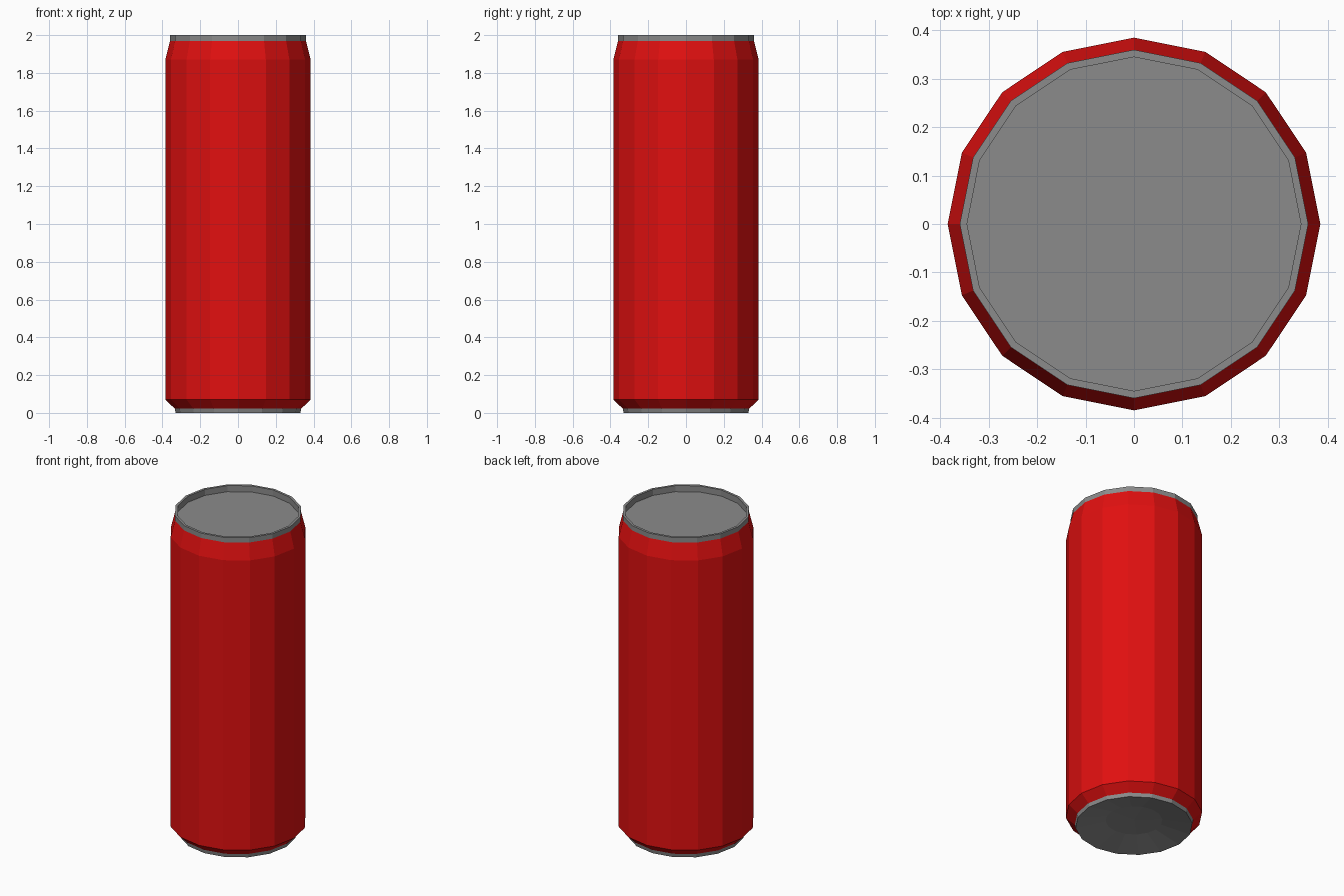
import bpy, bmesh
from math import cos, sin, tau

if "Cube" in bpy.data.objects:
    bpy.data.objects.remove(bpy.data.objects["Cube"], do_unlink=True)

SIDES = 16


def material(name, colour):
    mat = bpy.data.materials.new(name)
    mat.use_nodes = True
    mat.diffuse_color = colour
    mat.node_tree.nodes["Principled BSDF"].inputs["Base Color"].default_value = colour
    return mat


def lathe(name, profile, mat):
    """Turn a profile of (radius, height) points; radius 0 closes into a fan."""
    bm = bmesh.new()
    rings = []
    for r, z in profile:
        if r == 0:
            rings.append([bm.verts.new((0, 0, z))] * SIDES)
        else:
            rings.append([bm.verts.new((r * cos(tau * i / SIDES), r * sin(tau * i / SIDES), z))
                          for i in range(SIDES)])
    for low, high in zip(rings, rings[1:]):
        for i in range(SIDES):
            j = (i + 1) % SIDES
            corners = dict.fromkeys((low[i], low[j], high[j], high[i]))
            bm.faces.new(list(corners))
    mesh = bpy.data.meshes.new(name)
    bm.to_mesh(mesh)
    bm.free()
    mesh.materials.append(mat)
    obj = bpy.data.objects.new(name, mesh)
    bpy.context.collection.objects.link(obj)
    return obj


red = material("red paint", (0.75, 0.005, 0.005, 1))
metal = material("grey metal", (0.26, 0.26, 0.26, 1))

# Painted wall with its lower chamfer and tapered neck
lathe("can_body", [(0.335, 0.023), (0.385, 0.07), (0.385, 1.87), (0.36, 1.97)], red)

# Rim and sunken lid
lathe("can_lid", [(0.36, 1.97), (0.36, 2.0), (0.345, 2.0), (0.345, 1.962), (0, 1.962)], metal)

# Foot and domed underside, from the centre outwards
lathe("can_base", [(0, 0.04), (0.16, 0.035), (0.33, 0), (0.335, 0.023)], metal)
